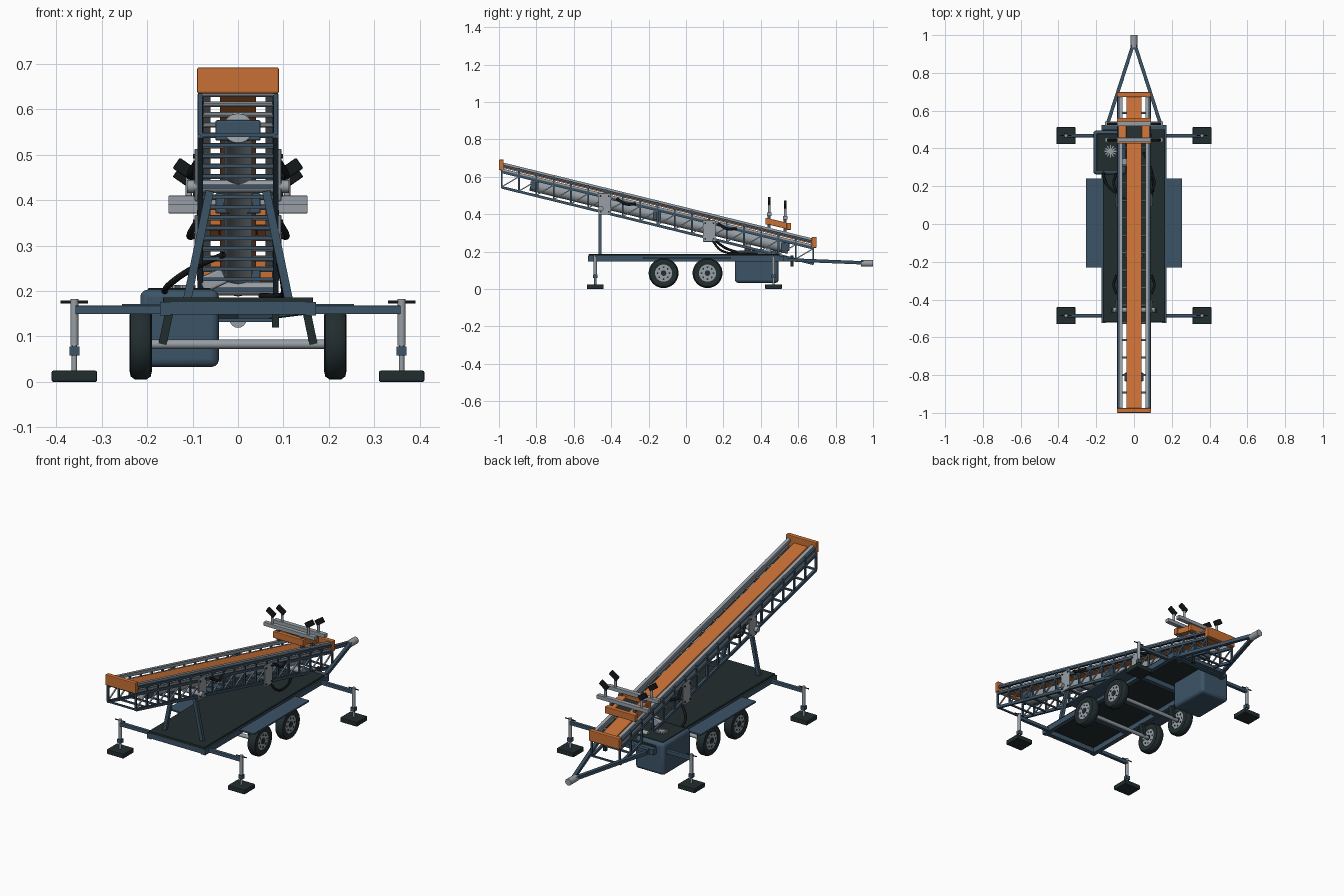
import bpy, bmesh, math
from mathutils import Vector, Matrix

if "Cube" in bpy.data.objects:
    bpy.data.objects.remove(bpy.data.objects["Cube"])


def material(name, rgb):
    m = bpy.data.materials.new(name)
    m.use_nodes = True
    m.diffuse_color = (*rgb, 1)
    m.node_tree.nodes["Principled BSDF"].inputs["Base Color"].default_value = (*rgb, 1)
    return m


BLUE = material("slate blue", (0.045, 0.088, 0.135))
ORANGE = material("orange", (0.58, 0.162, 0.035))
STEEL = material("steel", (0.31, 0.345, 0.375))
DARK = material("dark green grey", (0.016, 0.026, 0.028))
BLACK = material("black rubber", (0.007, 0.009, 0.010))


class Part:
    """Collects primitives into one object of one colour."""

    def __init__(self, name, mat):
        self.name, self.mat, self.bm = name, mat, bmesh.new()

    def box(self, x0, x1, y0, y1, z0, z1):
        mid = Matrix.Translation(((x0 + x1) / 2, (y0 + y1) / 2, (z0 + z1) / 2))
        size = Matrix.Diagonal((x1 - x0, y1 - y0, z1 - z0, 1))
        bmesh.ops.create_cube(self.bm, size=1, matrix=mid @ size)

    def frame(self, p, q):
        p, q = Vector(p), Vector(q)
        d = (q - p).normalized()
        side = Vector((1, 0, 0)) if abs(d.x) < 0.9 else Vector((0, 1, 0))
        side = (side - d * side.dot(d)).normalized()
        rot = Matrix((side, d.cross(side), d)).transposed().to_4x4()
        return Matrix.Translation((p + q) / 2) @ rot, (q - p).length

    def bar(self, p, q, w, h=None):
        m, length = self.frame(p, q)
        bmesh.ops.create_cube(self.bm, size=1, matrix=m @ Matrix.Diagonal((w, h or w, length, 1)))

    def tube(self, p, q, r, sides=16):
        m, length = self.frame(p, q)
        bmesh.ops.create_cone(self.bm, cap_ends=True, segments=sides, radius1=r, radius2=r,
                              depth=length, matrix=m)

    def lathe(self, centre, profile, sides=32):
        # Closed (x, radius) profile spun about the x axis
        c = Vector(centre)
        vs = [self.bm.verts.new(c + Vector((x, 0, r))) for x, r in profile]
        es = [self.bm.edges.new((vs[i], vs[(i + 1) % len(vs)])) for i in range(len(vs))]
        bmesh.ops.spin(self.bm, geom=vs + es, cent=c, axis=(1, 0, 0), angle=2 * math.pi,
                       steps=sides, use_merge=True)

    def done(self, bevel=0, smooth=False, segments=2):
        bmesh.ops.recalc_face_normals(self.bm, faces=self.bm.faces)
        me = bpy.data.meshes.new(self.name)
        self.bm.to_mesh(me)
        self.bm.free()
        me.materials.append(self.mat)
        ob = bpy.data.objects.new(self.name, me)
        bpy.context.collection.objects.link(ob)
        if bevel:
            b = ob.modifiers.new("edge", "BEVEL")
            b.width, b.segments, b.limit_method = bevel, segments, "ANGLE"
        if smooth:
            bpy.ops.object.select_all(action="DESELECT")
            ob.select_set(True)
            bpy.context.view_layer.objects.active = ob
            bpy.ops.object.shade_smooth_by_angle(angle=math.radians(35))
        return ob


def hose(name, points, r):
    cu = bpy.data.curves.new(name, "CURVE")
    cu.dimensions, cu.bevel_depth, cu.bevel_resolution = "3D", r, 2
    s = cu.splines.new("BEZIER")
    s.bezier_points.add(len(points) - 1)
    for b, p in zip(s.bezier_points, points):
        b.co, b.handle_left_type, b.handle_right_type = p, "AUTO", "AUTO"
    cu.materials.append(BLACK)
    bpy.context.collection.objects.link(bpy.data.objects.new(name, cu))


def ramp(x, y, drop=0.0):
    """Point on the sloping boom, measured down from its top edge."""
    return (x, y, 0.682 - 0.245 * (y + 1) - drop)


SIDES = (-1, 1)
Y0, Y1, N = -0.985, 0.68, 18
STATIONS = [Y0 + (Y1 - Y0) * i / N for i in range(N + 1)]

# Boom: truss sides, rails, belt, rungs
truss, braces, rails = Part("boom_truss", BLUE), Part("boom_braces", STEEL), Part("boom_rails", STEEL)
rungs, flange = Part("boom_rungs", STEEL), Part("boom_cross_bars", BLUE)
for s in SIDES:
    for drop in (0.052, 0.135):
        truss.bar(ramp(s * .083, Y0, drop), ramp(s * .083, Y1, drop), .012, .014)
    truss.bar(ramp(s * .083, Y0, .018), ramp(s * .083, Y1, .018), .010, .012)
    rails.bar(ramp(s * .070, Y0, .009), ramp(s * .070, Y1, .009), .018, .016)
    rails.bar(ramp(s * .079, Y0, .040), ramp(s * .079, Y1, .040), .008, .012)
    for i, y in enumerate(STATIONS):
        truss.bar(ramp(s * .083, y, .01), ramp(s * .083, y, .135), .009)
        if i < N:
            braces.bar(ramp(s * .083, y, .132), ramp(s * .083, STATIONS[i + 1], .055), .006)
for y in STATIONS:
    rungs.tube(ramp(-.078, y, .045), ramp(.078, y, .045), .006, 10)
    flange.bar(ramp(-.083, y, .135), ramp(.083, y, .135), .008)
for part in (truss, braces, rails, flange):
    part.done()
rungs.done(smooth=True)
belt = Part("belt", ORANGE)
belt.bar(ramp(0, Y0, .024), ramp(0, Y1, .024), .080, .012)
belt.done()
ends = Part("end_caps", ORANGE)
ends.box(-.09, .09, -1.0, -.975, .635, .692)
ends.box(-.09, .09, .672, .698, .220, .278)
ends.done(.004)

# Drive tube under the belt with saddle clamps
tube = Part("drive_tube", STEEL)
tube.tube(ramp(0, -.83, .082), ramp(0, .55, .082), .033, 32)
tube.done(smooth=True)
clamps = Part("tube_clamps", BLUE)
for y in (-.81, -.155, .53):
    clamps.bar(ramp(-.05, y, .082), ramp(.05, y, .082), .045, .045)
clamps.done(.004)

# Pivot plates, cross shafts and support legs
plates, shafts, bolts = Part("pivot_plates", STEEL), Part("cross_shafts", STEEL), Part("plate_bolts", DARK)
for y, z in ((-.435, .455), (.125, .31)):
    for s in SIDES:
        plates.box(s * .092 - .004, s * .092 + .004, y - .034, y + .034, z - .058, z + .058)
        for dy in (-.022, .022):
            for dz in (-.042, .042):
                bolts.tube((s * .094, y + dy, z + dz), (s * .099, y + dy, z + dz), .005, 8)
shafts.tube((-.112, -.455, .43), (.112, -.455, .43), .014)
shafts.tube((-.085, .44, .205), (.085, .44, .205), .015)
plates.done(.006)
bolts.done()
shafts.done(smooth=True)
legs = Part("support_legs", BLUE)
for s in SIDES:
    legs.bar((s * .062, -.46, .42), (s * .112, -.46, .18), .018)
    legs.bar((s * .07, .47, .20), (s * .09, .47, .17), .02)
legs.done()

# Trailer chassis and deck
deck = Part("deck", DARK)
deck.box(-.165, .165, -.52, .50, .174, .186)
deck.done(.002)
chassis = Part("chassis_frame", BLUE)
for s in SIDES:
    chassis.box(s * .16 - .012, s * .16 + .012, -.525, .525, .146, .176)
    chassis.bar((s * .150, .50, .158), (s * .006, .945, .140), .018, .018)
for y in (-.51, -.24, 0, .24, .51):
    chassis.box(-.17, .17, y - .012, y + .012, .148, .176)
chassis.bar((-.15, .53, .165), (.15, .53, .165), .02)
chassis.done()
coupler = Part("hitch_coupler", STEEL)
coupler.tube((0, .935, .137), (0, 1.0, .137), .018)
coupler.done(smooth=True)
post = Part("hitch_stand", DARK)
post.box(.075, .09, .56, .575, .12, .18)
post.done()
fenders = Part("fenders", BLUE)
for s in SIDES:
    fenders.box(s * .212 - .043, s * .212 + .043, -.23, .24, .164, .172)
fenders.done()

# Wheels, axles and hangers
tyres, hubs, caps = Part("tyres", DARK), Part("wheel_hubs", STEEL), Part("hub_caps", DARK)
axles, hangers = Part("axles", STEEL), Part("axle_hangers", DARK)
TYRE = [(-.021, .046), (-.025, .060), (-.022, .073), (-.012, .080), (.012, .080),
        (.022, .073), (.025, .060), (.021, .046)]
for y in (-.12, .115):
    axles.tube((-.2, y, .083), (.2, y, .083), .010)
    for s in SIDES:
        c = Vector((s * .214, y, .085))
        tyres.lathe(c, TYRE)
        hubs.tube(c - Vector((.019, 0, 0)), c + Vector((.019, 0, 0)), .047, 32)
        caps.tube(c - Vector((.022, 0, 0)), c + Vector((.022, 0, 0)), .015, 16)
        for k in range(8):
            a = k * math.pi / 4
            o = Vector((0, .032 * math.cos(a), .032 * math.sin(a)))
            caps.tube(c + o - Vector((.0205, 0, 0)), c + o + Vector((.0205, 0, 0)), .005, 8)
        hangers.bar((s * .152, y, .150), (s * .166, y, .083), .018, .024)
for part in (tyres, hubs, caps, axles):
    part.done(smooth=True)
hangers.done()

# Outriggers with screw jacks and foot pads
arms, jacks = Part("outrigger_arms", BLUE), Part("jack_cylinders", STEEL)
collars, pads, cranks = Part("jack_collars", BLUE), Part("foot_pads", DARK), Part("jack_cranks", DARK)
for y in (-.485, .468):
    for s in SIDES:
        x = s * .36
        arms.box(min(s * .15, x), max(s * .15, x), y - .009, y + .009, .149, .168)
        jacks.tube((x, y, .08), (x, y, .182), .009)
        jacks.tube((x, y, .02), (x, y, .08), .006)
        collars.box(x - .011, x + .011, y - .011, y + .011, .058, .078)
        pads.box(x - .05, x + .05, y - .045, y + .045, 0, .025)
        cranks.tube((x - .03, y, .176), (x + .03, y, .176), .003, 8)
arms.done(.002)
jacks.done(smooth=True)
collars.done()
pads.done(.004)
cranks.done()

# Power unit beside the lower end of the boom
unit = Part("power_unit", BLUE)
unit.box(-.215, -.042, .262, .495, .033, .203)
unit.done(.016, True, 3)
lid = Part("power_unit_lid", DARK)
lid.box(-.198, -.06, .28, .478, .200, .207)
lid.done(.003)
fan = Part("cooling_fan", STEEL)
for k in range(6):
    a = k * math.pi / 6
    o = Vector((math.cos(a), math.sin(a), 0)) * .032
    fan.bar(Vector((-.125, .385, .210)) - o, Vector((-.125, .385, .210)) + o, .006, .006)
fan.done()
motor = Part("drive_motor", STEEL)
motor.bar((-.08, .33, .212), (-.03, .33, .235), .036, .036)
motor.done(.005)

# Sight cradle, cross bars and tilted handles above the lower end
cradle = Part("cradle", ORANGE)
slope = .245
for s in SIDES:
    cradle.bar((s * .062, .43, .364), (s * .062, .555, .364 - slope * .125), .042, .032)
for y in (.437, .550):
    z = .364 - slope * (y - .43)
    cradle.bar((-.09, y, z), (.09, y, z), .024, .036)
cradle.done(.003)
tray = Part("cradle_tray", DARK)
tray.bar((0, .44, .358), (0, .545, .332), .085, .02)
tray.done()
mounts, bars = Part("cradle_mounts", BLUE), Part("cradle_cross_bars", STEEL)
posts, grips = Part("handle_posts", STEEL), Part("handles", BLACK)
for y, z in ((.445, .400), (.530, .381)):
    bars.box(-.153, .153, y - .012, y + .012, z - .010, z + .010)
    for s in SIDES:
        mounts.bar(ramp(s * .07, y, .02), (s * .07, y, z), .016)
        posts.tube((s * .108, y, z), (s * .108, y, z + .062), .007, 12)
        grips.bar((s * .094, y, z + .053), (s * .136, y, z + .082), .028, .014)
mounts.done()
bars.done(.002)
posts.done(smooth=True)
grips.done(.003)

# Hoses along the boom and from the power unit
for s in SIDES:
    for i, y in enumerate((-.37, .17)):
        top = ramp(s * .092, y, .045)
        hose("boom_hose", [top, ramp(s * .107, y + .05, .062), ramp(s * .092, y + .10, .048)], .007)
hose("unit_hose", [(-.165, .30, .19), (-.15, .22, .215), (-.09, .16, .255), (-.03, .12, .28)], .007)
hose("deck_hose", [(.09, .14, .26), (.10, .19, .205), (.09, .29, .19), (.05, .38, .19)], .006)
